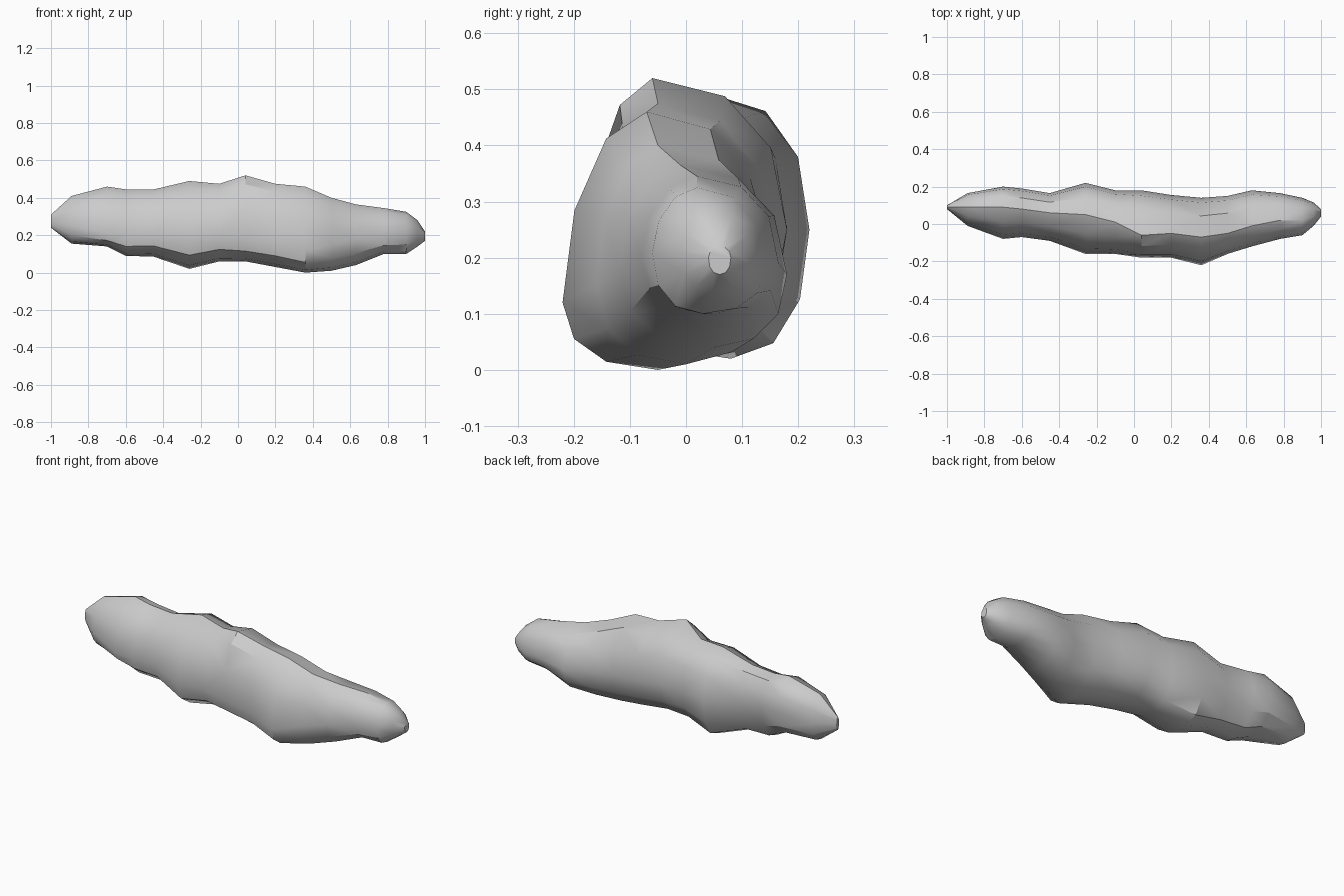
import bpy, bmesh, math

if "Cube" in bpy.data.objects:
    bpy.data.objects.remove(bpy.data.objects["Cube"])

# Stations along the rock:
# x, front y, back y, bottom z, top z, y of bottom, y of top, z of front, z of back
STATIONS = [
    (-1.00, .08, .10, .24, .31, .09, .09, .28, .27),
    (-.89, -.01, .165, .155, .41, .08, .09, .25, .27),
    (-.70, -.08, .20, .14, .46, .04, .09, .21, .30),
    (-.60, -.07, .19, .09, .445, .05, .08, .20, .30),
    (-.45, -.09, .165, .085, .445, .06, .06, .21, .28),
    (-.26, -.16, .22, .02, .49, .08, .05, .18, .25),
    (-.10, -.16, .18, .06, .475, .05, .01, .20, .26),
    (.04, -.18, .18, .06, .52, .01, -.06, .18, .25),
    (.20, -.18, .155, .03, .475, -.01, -.05, .16, .22),
    (.36, -.22, .14, .00, .46, -.05, -.07, .12, .20),
    (.50, -.16, .15, .01, .40, .00, -.05, .15, .19),
    (.63, -.12, .18, .04, .365, .05, -.01, .18, .17),
    (.78, -.08, .165, .10, .345, .05, .02, .20, .19),
    (.90, -.06, .14, .10, .325, .03, .02, .21, .18),
    (.96, -.01, .115, .14, .28, .05, .04, .21, .19),
    (1.00, .04, .08, .17, .22, .06, .06, .20, .20),
]
SIDES = 12


def bulge(v, power):
    return math.copysign(abs(v) ** (2 / power), v)


def section(s):
    """Lopsided rounded ring through the four extreme points."""
    x, y0, y1, z0, z1, yb, yt, zf, zk = s
    pts = []
    for i in range(SIDES):
        a = 2 * math.pi * i / SIDES
        c, d = math.cos(a), math.sin(a)
        # upper front slopes more flatly than the other quarters
        power = 1.9 if c < 0 < d else 2.25
        c, d = bulge(c, power), bulge(d, power)
        yc = yt if d >= 0 else yb
        zc = zk if c >= 0 else zf
        y = yc + c * ((y1 - yc) if c >= 0 else (yc - y0))
        z = zc + d * ((z1 - zc) if d >= 0 else (zc - z0))
        # the side extremes and the ridge lines meet without steps
        pts.append((x, y, z))
    return pts


# Rock body lofted from the rings
bm = bmesh.new()
rings = [[bm.verts.new(p) for p in section(s)] for s in STATIONS]
for a, b in zip(rings, rings[1:]):
    for i in range(SIDES):
        j = (i + 1) % SIDES
        bm.faces.new((a[i], a[j], b[j], b[i]))
bm.faces.new(rings[0])
bm.faces.new(rings[-1][::-1])
bmesh.ops.recalc_face_normals(bm, faces=bm.faces)
bmesh.ops.triangulate(bm, faces=bm.faces)

mesh = bpy.data.meshes.new("long_rock")
bm.to_mesh(mesh)
bm.free()
rock = bpy.data.objects.new("long_rock", mesh)
bpy.context.collection.objects.link(rock)
bpy.context.view_layer.objects.active = rock
rock.select_set(True)
bpy.ops.object.shade_smooth_by_angle(angle=math.radians(35))
